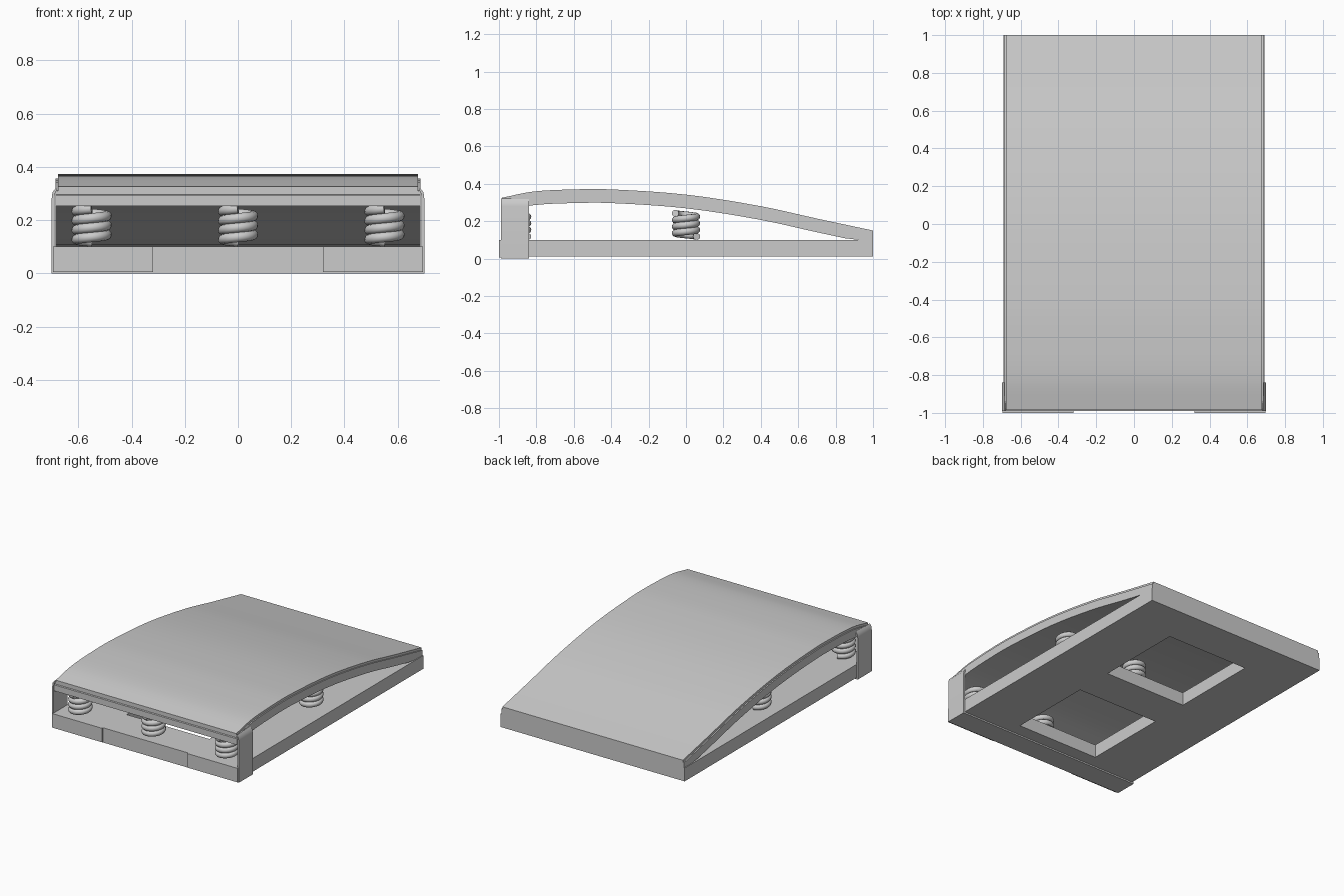
import bpy, bmesh, math
from mathutils import Vector

cube = bpy.data.objects.get("Cube")
if cube:
    bpy.data.objects.remove(cube, do_unlink=True)

grey = bpy.data.materials.new("plain_grey")
grey.use_nodes = True
colour = (0.6, 0.6, 0.6, 1)
grey.diffuse_color = colour
grey.node_tree.nodes["Principled BSDF"].inputs["Base Color"].default_value = colour


def finish(bm, name, smooth=False):
    bmesh.ops.recalc_face_normals(bm, faces=bm.faces)
    mesh = bpy.data.meshes.new(name)
    bm.to_mesh(mesh)
    bm.free()
    mesh.materials.append(grey)
    obj = bpy.data.objects.new(name, mesh)
    bpy.context.collection.objects.link(obj)
    if smooth:
        bpy.ops.object.select_all(action="DESELECT")
        obj.select_set(True)
        bpy.context.view_layer.objects.active = obj
        bpy.ops.object.shade_smooth_by_angle(angle=math.radians(30))
    return obj


def extrude(bm, faces, vector):
    ext = bmesh.ops.extrude_face_region(bm, geom=faces, use_keep_orig=True)
    verts = [v for v in ext["geom"] if isinstance(v, bmesh.types.BMVert)]
    bmesh.ops.translate(bm, verts=verts, vec=vector)


def prism(name, points, vector, smooth=False):
    bm = bmesh.new()
    face = bm.faces.new([bm.verts.new(p) for p in points])
    extrude(bm, [face], vector)
    return finish(bm, name, smooth)


# Base slab with two square openings
bm = bmesh.new()
xs = [-0.69, -0.31, 0.31, 0.69]
ys = [-0.99, -0.75, -0.16, 0.11, 0.72, 1.0]
grid = [[bm.verts.new((x, y, 0.01)) for y in ys] for x in xs]
cells = []
for i in range(len(xs) - 1):
    for j in range(len(ys) - 1):
        if i == 1 and j in (1, 3):
            continue
        cells.append(bm.faces.new((grid[i][j], grid[i + 1][j],
                                   grid[i + 1][j + 1], grid[i][j + 1])))
extrude(bm, cells, (0, 0, 0.09))
finish(bm, "base_slab")

# Curved board made of stacked sheets, following one top line
KEYS = [(-0.985, 0.325), (-0.82, 0.358), (-0.6, 0.37), (-0.4, 0.37), (0.0, 0.342),
        (0.4, 0.28), (0.7, 0.214), (1.0, 0.15)]


def top_line(steps=4):
    pts = [Vector(k) for k in KEYS]
    out = []
    for i in range(len(pts) - 1):
        a, b = pts[i], pts[i + 1]
        before, after = pts[max(i - 1, 0)], pts[min(i + 2, len(pts) - 1)]
        slope_a = (b.y - before.y) / (b.x - before.x)
        slope_b = (after.y - a.y) / (after.x - a.x)
        w = b.x - a.x
        for s in range(steps):
            t = s / steps
            z = ((2*t**3 - 3*t**2 + 1) * a.y + (t**3 - 2*t**2 + t) * w * slope_a
                 + (3*t**2 - 2*t**3) * b.y + (t**3 - t**2) * w * slope_b)
            out.append((a.x + w * t, z))
    return out + [KEYS[-1]]


def board_sheet(name, upper, lower, half, front):
    line = top_line()
    line[0] = (front, line[0][1])
    top = [(-half, y, z - upper) for y, z in line]
    bottom = [(-half, y, max(z - lower, 0.1)) for y, z in reversed(line)]
    prism(name, top + bottom, (2 * half, 0, 0), True)


board_sheet("board_cover", 0, 0.016, 0.677, -0.985)
board_sheet("board_middle", 0.016, 0.032, 0.685, -0.98)
board_sheet("board_lower", 0.032, 0.073, 0.685, -0.99)

# Strap wrapping under the base and up both sides
half = [(0.70, 0), (0.70, 0.28), (0.697, 0.303), (0.685, 0.32),
        (0.679, 0.315), (0.687, 0.30), (0.69, 0.28), (0.69, 0.01)]
outline = half + [(-x, z) for x, z in reversed(half)]
prism("side_strap", [(x, -0.99, z) for x, z in outline], (0, 0.15, 0), True)

# Front tabs of the strap
for side, word in ((1, "left"), (-1, "right")):
    tab = [(side * 0.32, 0.005), (side * 0.695, 0.005), (side * 0.695, 0.1), (side * 0.32, 0.1)]
    prism("front_tab_" + word, [(x, -1.0, z) for x, z in tab], (0, 0.01, 0))

# Coil springs in two rows
TURNS, STEPS, WIRE, RADIUS = 3.5, 24, 0.019, 0.057
count = int(TURNS * STEPS)
curve = bpy.data.curves.new("spring", "CURVE")
curve.dimensions = "3D"
curve.bevel_depth = WIRE
curve.bevel_resolution = 3
curve.use_fill_caps = True
spline = curve.splines.new("POLY")
spline.points.add(count)
for i, p in enumerate(spline.points):
    a = math.pi / 2 + math.tau * i / STEPS
    p.co = (RADIUS * math.cos(a), RADIUS * math.sin(a), 0.118 + 0.124 * i / count, 1)
spline.use_smooth = True
curve.materials.append(grey)
source = bpy.data.objects.new("spring_source", curve)
bpy.context.collection.objects.link(source)
bpy.context.view_layer.update()
mesh = bpy.data.meshes.new_from_object(source.evaluated_get(bpy.context.evaluated_depsgraph_get()))
bpy.data.objects.remove(source, do_unlink=True)
for row, y in (("front", -0.903), ("middle", 0.0)):
    for place, x in (("right", -0.55), ("centre", 0.0), ("left", 0.55)):
        spring = bpy.data.objects.new(f"{row}_spring_{place}", mesh)
        spring.location = (x, y, 0)
        bpy.context.collection.objects.link(spring)
